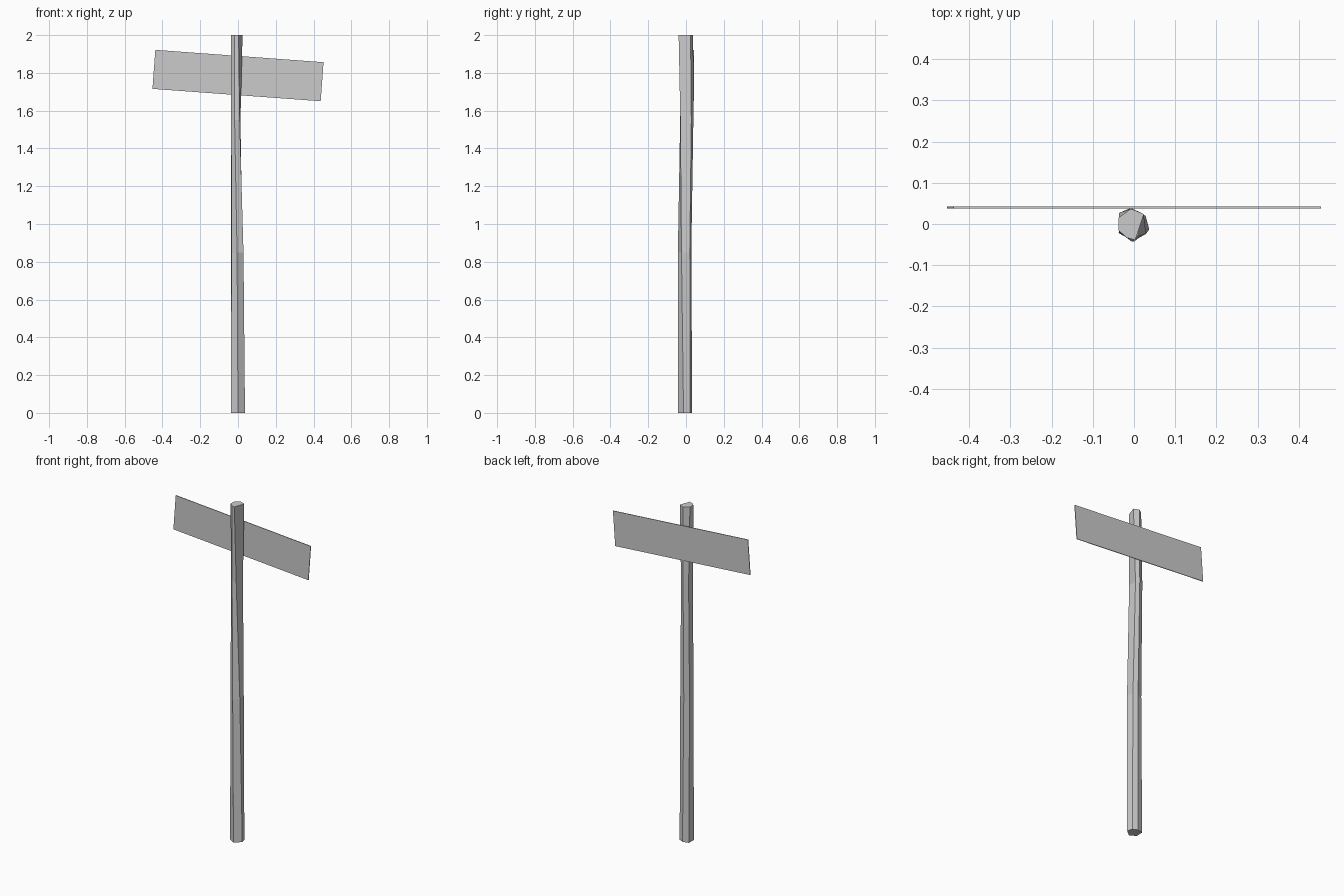
import bpy
import bmesh
import math

if "Cube" in bpy.data.objects:
    bpy.data.objects.remove(bpy.data.objects["Cube"], do_unlink=True)

# One plain grey for everything
grey = bpy.data.materials.new("plain_grey")
grey.use_nodes = True
colour = (0.6, 0.6, 0.6, 1)
grey.diffuse_color = colour
grey.node_tree.nodes["Principled BSDF"].inputs["Base Color"].default_value = colour


def finish(name, bm):
    bmesh.ops.recalc_face_normals(bm, faces=bm.faces[:])
    mesh = bpy.data.meshes.new(name)
    bm.to_mesh(mesh)
    bm.free()
    mesh.materials.append(grey)
    obj = bpy.data.objects.new(name, mesh)
    bpy.context.collection.objects.link(obj)
    return obj


# Crooked, hand-hewn post: six-sided sections joined bottom to top
sections = {
    0.0: [(.037, -.013), (0, -.043), (-.037, -.022), (-.036, .025), (0, .033), (.028, .02)],
    0.85: [(.029, -.024), (-.005, -.043), (-.035, -.02), (-.036, .018), (-.005, .028), (.024, .02)],
    1.55: [(.009, -.03), (-.018, -.031), (-.036, -.015), (-.036, .027), (-.008, .039), (.013, .028)],
    2.0: [(.003, -.039), (-.018, -.033), (-.038, -.015), (-.037, .016), (-.007, .037), (.024, .024)],
}
bm = bmesh.new()
rings = [[bm.verts.new((x, y, z)) for x, y in pts] for z, pts in sections.items()]
for low, high in zip(rings, rings[1:]):
    for i in range(len(low)):
        j = (i + 1) % len(low)
        bm.faces.new((low[i], low[j], high[j], high[i]))
bm.faces.new(rings[0])
bm.faces.new(rings[-1])
finish("post", bm)

# Thin tilted board on the back of the post
bm = bmesh.new()
bmesh.ops.create_cube(bm, size=1)
bmesh.ops.scale(bm, vec=(0.893, 0.004, 0.207), verts=bm.verts[:])
board = finish("sign_board", bm)
board.location = (0, 0.04, 1.786)
board.rotation_euler.y = math.radians(4.2)
